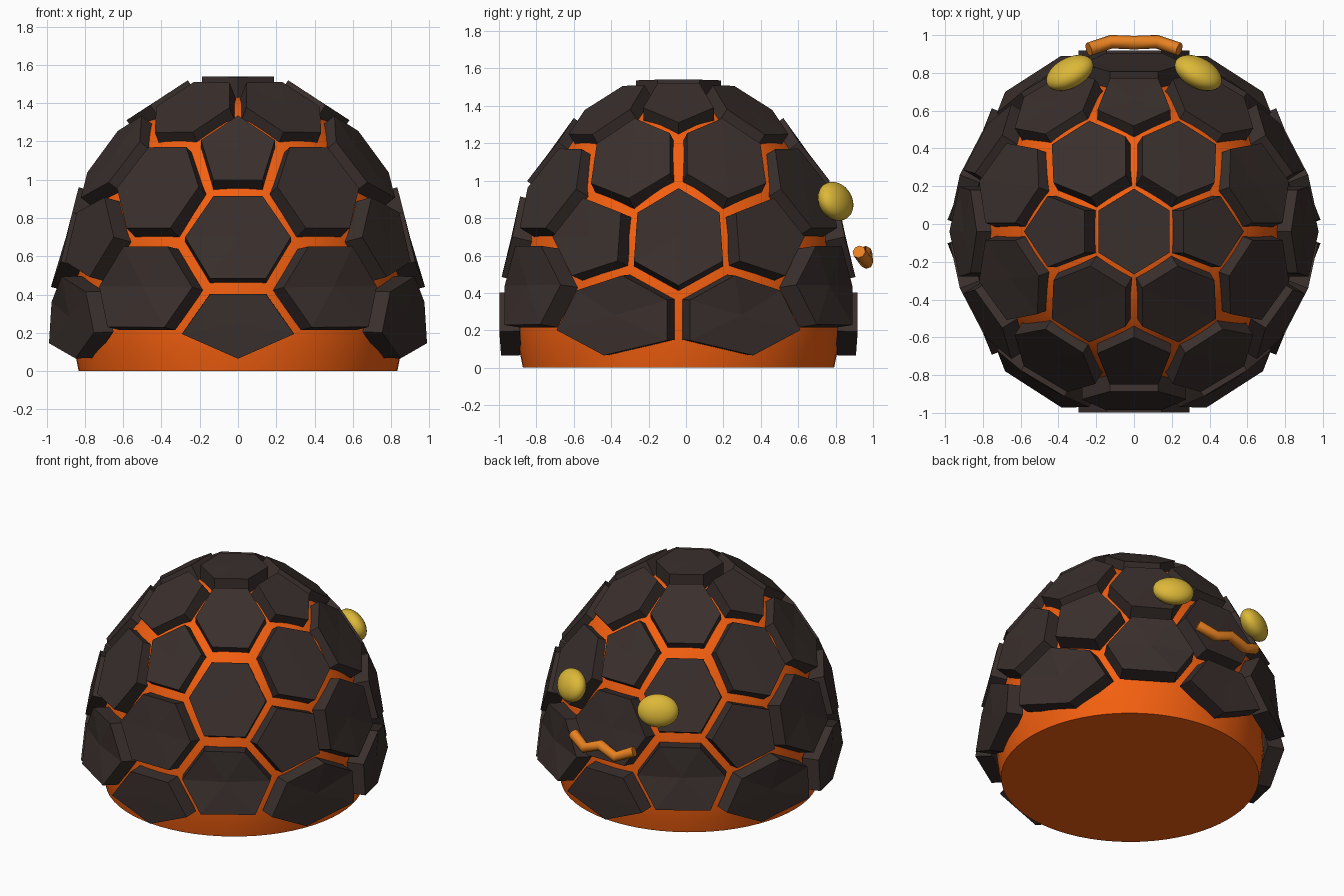
import bpy, bmesh, math
from mathutils import Vector

if "Cube" in bpy.data.objects:
    bpy.data.objects.remove(bpy.data.objects["Cube"])

CY = -0.04   # body axis offset in y
CZ = 0.70    # height of the shell centre


def material(name, rgb):
    m = bpy.data.materials.new(name)
    m.diffuse_color = (*rgb, 1)
    m.use_nodes = True
    m.node_tree.nodes["Principled BSDF"].inputs["Base Color"].default_value = m.diffuse_color
    return m


ORANGE = material("glow_orange", (0.90, 0.115, 0.005))
ROCK = material("dark_rock", (0.042, 0.029, 0.026))
YELLOW = material("eye_yellow", (0.72, 0.48, 0.04))
AMBER = material("mouth_amber", (0.80, 0.22, 0.015))


def add_mesh(name, bm, mat):
    bmesh.ops.recalc_face_normals(bm, faces=bm.faces)
    me = bpy.data.meshes.new(name)
    bm.to_mesh(me)
    bm.free()
    me.materials.append(mat)
    ob = bpy.data.objects.new(name, me)
    bpy.context.collection.objects.link(ob)
    return ob


def smooth(ob, angle=40):
    bpy.ops.object.select_all(action='DESELECT')
    ob.select_set(True)
    bpy.context.view_layer.objects.active = ob
    bpy.ops.object.shade_smooth_by_angle(angle=math.radians(angle))


# Core: revolved dome with flat bottom
profile = [(0, 0), (.832, 0), (.852, .1), (.862, .2), (.862, .4), (.83, .7), (.75, .96),
           (.64, 1.15), (.49, 1.3), (.32, 1.4), (.16, 1.45), (0, 1.47)]
bm = bmesh.new()
vs = [bm.verts.new((r, CY, z)) for r, z in profile]
es = [bm.edges.new(p) for p in zip(vs, vs[1:])]
bmesh.ops.spin(bm, geom=vs + es, cent=(0, CY, 0), axis=(0, 0, 1),
               angle=math.tau, steps=64)
bmesh.ops.remove_doubles(bm, verts=bm.verts, dist=1e-4)
smooth(add_mesh("core", bm, ORANGE))

# Plates: pentagons and hexagons around the points of a subdivided icosahedron
WIDTH = [(-.758, 1.45), (-.5, 1.17), (-.295, 1.02), (0, .95), (.295, .89),
         (.5, .84), (.76, .81), (1, .77)]


def warp(v):
    """Unit sphere point -> point on the wide-bottomed shell."""
    u = max(v.z, WIDTH[0][0])
    for (a, sa), (b, sb) in zip(WIDTH, WIDTH[1:]):
        if u <= b:
            s = sa + (sb - sa) * (u - a) / (b - a)
            break
    return Vector((v.x * s, v.y * s + CY, CZ + .895 * v.z))


phi = (1 + 5 ** .5) / 2
corners = []
for a in (1, -1):
    for b in (phi, -phi):
        corners += [Vector(c).normalized() for c in ((a, 0, b), (0, b, a), (b, a, 0))]
near = lambda p, q: (p - q).length < 1.1
n = len(corners)
mids = [(corners[i] + corners[j]).normalized() for i in range(n)
        for j in range(i) if near(corners[i], corners[j])]
tris = []
for i in range(n):
    for j in range(i):
        for k in range(j):
            A, B, C = corners[i], corners[j], corners[k]
            if near(A, B) and near(B, C) and near(A, C):
                ab, bc, ca = ((p + q).normalized() for p, q in ((A, B), (B, C), (C, A)))
                tris += [(A, ab, ca), (B, ab, bc), (C, bc, ca), (ab, bc, ca)]
cells = [sum(t, Vector()).normalized() for t in tris]

SHRINK, DEPTH = .815, .11
bm = bmesh.new()
for c in corners + mids:
    if c.z < -.6:
        continue
    side = c.orthogonal().normalized()
    up = c.cross(side)
    ring = [p for p, t in zip(cells, tris) if any((q - c).length < .01 for q in t)]
    ring.sort(key=lambda p: math.atan2(p.dot(up), p.dot(side)))
    pts = [warp(p) for p in ring]
    m = len(pts)
    mid = sum(pts, Vector()) / m
    pts = [mid + (p - mid) * SHRINK for p in pts]
    nor = sum(((pts[i] - mid).cross(pts[(i + 1) % m] - mid) for i in range(m)),
              Vector()).normalized()
    top = [bm.verts.new(p) for p in pts]
    low = [bm.verts.new(p - nor * DEPTH) for p in pts]
    cen = bm.verts.new(mid)
    bm.faces.new(low[::-1])
    for i in range(m):
        j = (i + 1) % m
        bm.faces.new((top[i], top[j], cen))
        bm.faces.new((low[i], low[j], top[j], top[i]))
add_mesh("shell_plates", bm, ROCK)

# Eyes: flattened ellipsoids lying on the shell
for sx, name in ((-1, "eye_left"), (1, "eye_right")):
    bpy.ops.mesh.primitive_uv_sphere_add(segments=32, ring_count=16, radius=1,
                                         location=(sx * .34, .80, .89),
                                         rotation=(math.radians(22), 0, sx * math.radians(-28)))
    eye = bpy.context.object
    eye.name = name
    eye.scale = (.135, .075, .108)
    eye.data.materials.append(YELLOW)
    smooth(eye)

# Mouth: zigzag tube
path = [(-.24, .925, .62), (-.12, .965, .565), (0, .96, .615),
        (.12, .965, .565), (.24, .925, .62)]
cu = bpy.data.curves.new("mouth", 'CURVE')
cu.dimensions = '3D'
cu.bevel_depth = .036
cu.bevel_resolution = 2
cu.use_fill_caps = True
sp = cu.splines.new('POLY')
sp.points.add(len(path) - 1)
for pt, p in zip(sp.points, path):
    pt.co = (*p, 1)
cu.materials.append(AMBER)
bpy.context.collection.objects.link(bpy.data.objects.new("mouth", cu))
